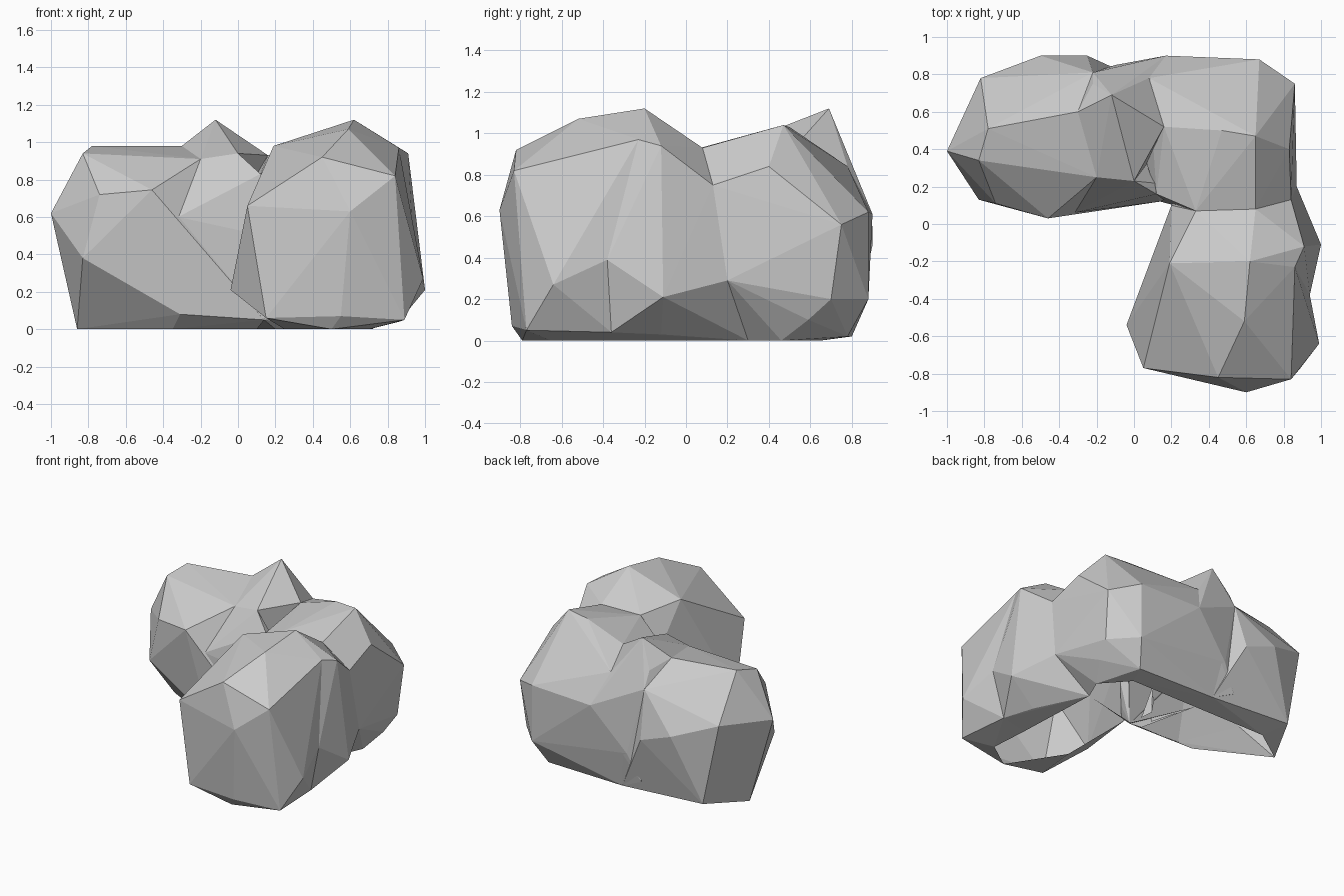
import bpy
import bmesh

cube = bpy.data.objects.get("Cube")
if cube:
    bpy.data.objects.remove(cube, do_unlink=True)

stone = bpy.data.materials.new("grey_stone")
stone.use_nodes = True
GREY = (0.6, 0.6, 0.6, 1)
stone.diffuse_color = GREY
stone.node_tree.nodes["Principled BSDF"].inputs["Base Color"].default_value = GREY


def boulder(name, corners):
    """Faceted convex stone spanned by its corner points."""
    bm = bmesh.new()
    for c in corners:
        bm.verts.new(c)
    hull = bmesh.ops.convex_hull(bm, input=bm.verts)
    loose = set(hull["geom_interior"]) | set(hull["geom_unused"])
    bmesh.ops.delete(bm, geom=[v for v in loose if isinstance(v, bmesh.types.BMVert)], context="VERTS")
    bmesh.ops.recalc_face_normals(bm, faces=bm.faces)
    mesh = bpy.data.meshes.new(name)
    bm.to_mesh(mesh)
    bm.free()
    mesh.materials.append(stone)
    ob = bpy.data.objects.new(name, mesh)
    bpy.context.collection.objects.link(ob)
    return ob


# Corners shared where the stones meet
saddle = [(.33, .07, .93), (.65, .08, .93), (.84, .13, .75)]
waist = [(.59, -.52, 1.07), (.19, -.21, .98), (.62, -.2, 1.12), (.86, -.23, .97),
         (.94, -.38, .39), (-.04, -.54, .21), (.86, -.36, .04),
         (.25, -.4, 0), (.68, -.36, 0)]
notch = (.12, .16, .83)
foot = (.14, .12, .05)
flank = (.87, .2, .29)

# Stone at the inner corner of the bend
rock = boulder("rock_cluster", saddle + [
    notch, foot, flank, (.83, .4, .84), (.65, .47, 1.04), (.47, .5, 1.03),
    (.16, .52, .93), (.31, .78, .76), (.08, .78, .84), (.67, .88, .62),
    (.86, .75, .56), (.67, .88, .2), (.84, .7, .2), (.17, .9, .61),
    (-.1, .85, .3), (.8, .59, .1), (.65, .3, 0), (.72, .46, 0),
    (-.03, .8, .02), (.6, .78, .02), (.55, .65, 0), (0, .65, 0), (.2, .2, 0)])

# Stone reaching forward, in a front and a rear half
front = boulder("front_boulder", waist + [
    (.05, -.77, .66), (.6, -.9, .63), (.84, -.83, .82), (.45, -.82, .92),
    (.99, -.64, .27), (.15, -.79, .06), (.55, -.84, .07), (.84, -.8, .35),
    (.89, -.77, .05), (.5, -.79, 0), (.7, -.65, 0)])
middle = boulder("middle_boulder", waist + saddle + [
    (.91, -.12, .94), (1, -.11, .21), flank, (.2, .1, .6),
    (.8, -.12, .03), (.65, .3, 0), (.25, .2, 0)])

# Stone reaching sideways
side = boulder("side_boulder", [
    (-1, .39, .62), (-.83, .34, .94), (-.78, .51, .98), (-.3, .6, .98),
    (-.2, .25, .91), (-.46, .03, .745), (-.74, .11, .72), (-.32, .06, .6),
    (-.83, .13, .38), (-.31, .1, .08), (-.86, .47, 0), (-.35, .2, 0),
    (-.82, .78, .67), (-.7, .8, .06), (-.6, .65, 0), (-.5, .9, .55),
    (-.25, .9, .46), (-.22, .81, .8), (-.03, .8, .02), (0, .65, 0), foot, (.1, .2, 0)])

# Pointed crest and the web of stone below it
crest = boulder("crest", [
    (-.12, .69, 1.12), (0, .23, .94), (-.2, .25, .91), (-.3, .6, .98),
    (.16, .52, .93), (.08, .78, .84), (-.22, .81, .8), (-.22, .75, .92),
    (.17, .9, .61), (-.1, .85, .3), (-.2, .82, .1), (-.03, .8, .02),
    (0, .65, 0), (.1, .3, 0)])
web = boulder("front_web", [
    notch, foot, (0, .23, .94), (-.2, .25, .91), (-.32, .06, .6),
    (-.31, .1, .08), (.14, .12, .5), (.3, .2, .6), (.1, .2, 0), (-.1, .5, .5)])

# Fuse the stones into one shell
parts = (middle, front, side, crest, web)
for part in parts:
    mod = rock.modifiers.new("join_" + part.name, "BOOLEAN")
    mod.operation = "UNION"
    mod.solver = "EXACT"
    mod.object = part
bpy.context.view_layer.objects.active = rock
rock.select_set(True)
for mod in list(rock.modifiers):
    bpy.ops.object.modifier_apply(modifier=mod.name)
for part in parts:
    bpy.data.objects.remove(part, do_unlink=True)

# Open underside
bm = bmesh.new()
bm.from_mesh(rock.data)
base = [f for f in bm.faces if all(v.co.z < .004 for v in f.verts)]
bmesh.ops.delete(bm, geom=base, context="FACES")
bm.to_mesh(rock.data)
bm.free()
